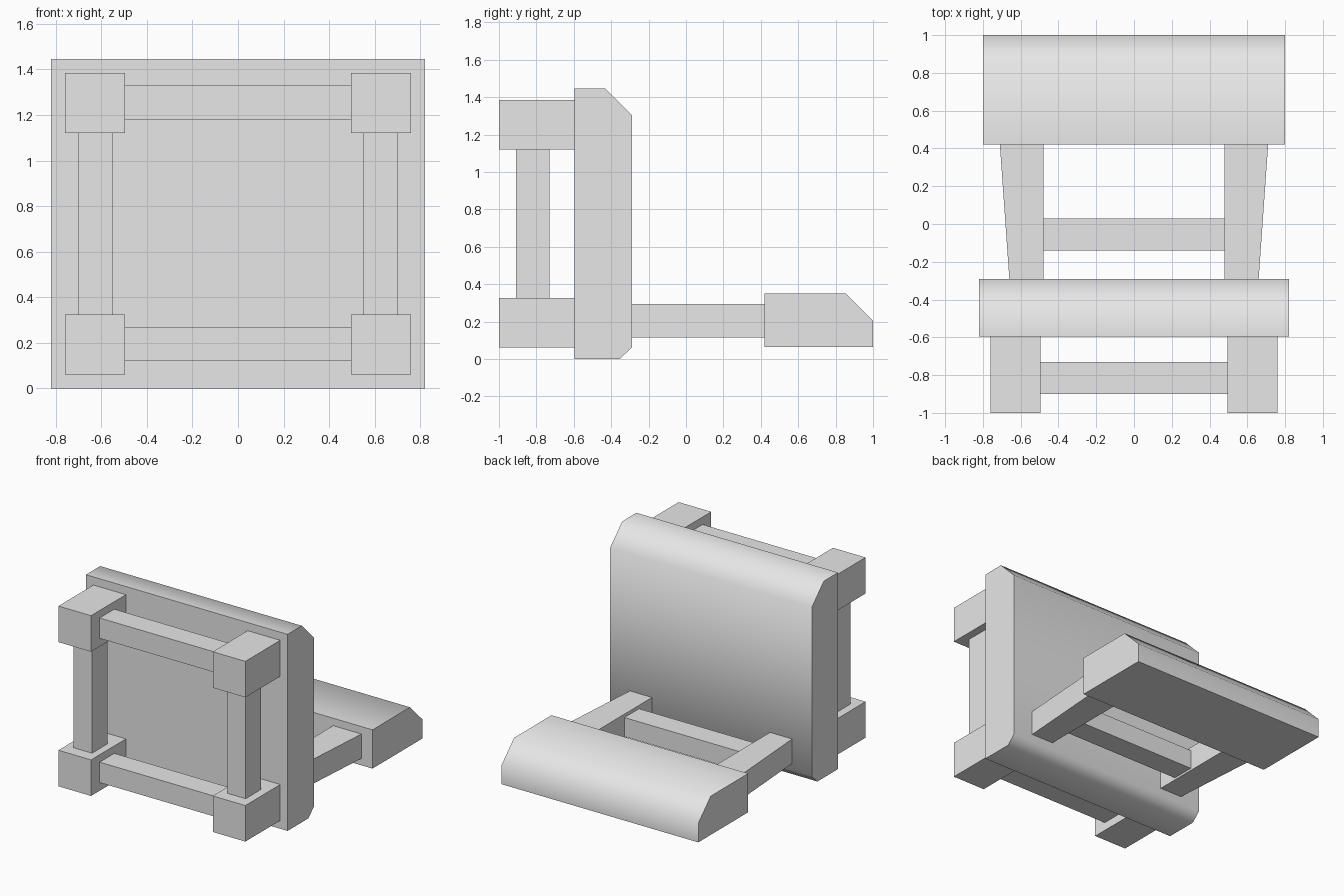
import bpy
import math

if "Cube" in bpy.data.objects:
    bpy.data.objects.remove(bpy.data.objects["Cube"], do_unlink=True)

grey = bpy.data.materials.new("plain_grey")
grey.use_nodes = True
grey.diffuse_color = (0.8, 0.8, 0.8, 1)
grey.node_tree.nodes["Principled BSDF"].inputs["Base Color"].default_value = (0.8, 0.8, 0.8, 1)


def add_solid(name, near, far):
    """Solid between two matching outlines, wound so normals face outward."""
    n = len(near)
    faces = [tuple(reversed(range(n))), tuple(range(n, 2 * n))]
    faces += [(i, (i + 1) % n, n + (i + 1) % n, n + i) for i in range(n)]
    mesh = bpy.data.meshes.new(name)
    mesh.from_pydata(near + far, [], faces)
    mesh.materials.append(grey)
    obj = bpy.data.objects.new(name, mesh)
    bpy.context.collection.objects.link(obj)
    return obj


def add_box(name, x, y, z):
    outline = [(x[0], y[0]), (x[1], y[0]), (x[1], y[1]), (x[0], y[1])]
    return add_solid(name, [(a, b, z[0]) for a, b in outline],
                     [(a, b, z[1]) for a, b in outline])


def add_panel(name, half_width, profile):
    """Side profile (y, z) extruded across x, with soft shading over bevels."""
    obj = add_solid(name, [(-half_width, y, z) for y, z in profile],
                    [(half_width, y, z) for y, z in profile])
    bpy.ops.object.select_all(action='DESELECT')
    obj.select_set(True)
    bpy.context.view_layer.objects.active = obj
    bpy.ops.object.shade_smooth_by_angle(angle=math.radians(60))
    return obj


# Upright panel and rear pad
add_panel("main_panel", 0.82, [(-0.595, 0), (-0.355, 0), (-0.29, 0.06),
                               (-0.29, 1.305), (-0.43, 1.445), (-0.595, 1.445)])
add_panel("rear_pad", 0.80, [(0.42, 0.065), (1, 0.065), (1, 0.205),
                             (0.855, 0.35), (0.42, 0.35)])

# Front frame: corner blocks and rails
for level, z in (("lower", 0.06), ("upper", 1.12)):
    for side, x in (("right", -0.76), ("left", 0.495)):
        add_box(f"{level}_{side}_block", (x, x + 0.265), (-1, -0.595), (z, z + 0.265))
    add_box(f"{level}_rail", (-0.495, 0.495), (-0.9, -0.73), (z + 0.06, z + 0.21))

for side, x in (("right", -0.7), ("left", 0.55)):
    add_box(f"{side}_post", (x, x + 0.15), (-0.91, -0.73), (0.325, 1.12))

# Tapered arms joining the panel to the pad
for side, s in (("right", -1), ("left", 1)):
    outline = [(0.48, -0.29), (0.66, -0.29), (0.71, 0.42), (0.48, 0.42)]
    if s < 0:
        outline.reverse()
    add_solid(f"{side}_arm", [(s * x, y, 0.115) for x, y in outline],
              [(s * x, y, 0.295) for x, y in outline])

add_box("arm_crossbar", (-0.48, 0.48), (-0.14, 0.03), (0.13, 0.27))
